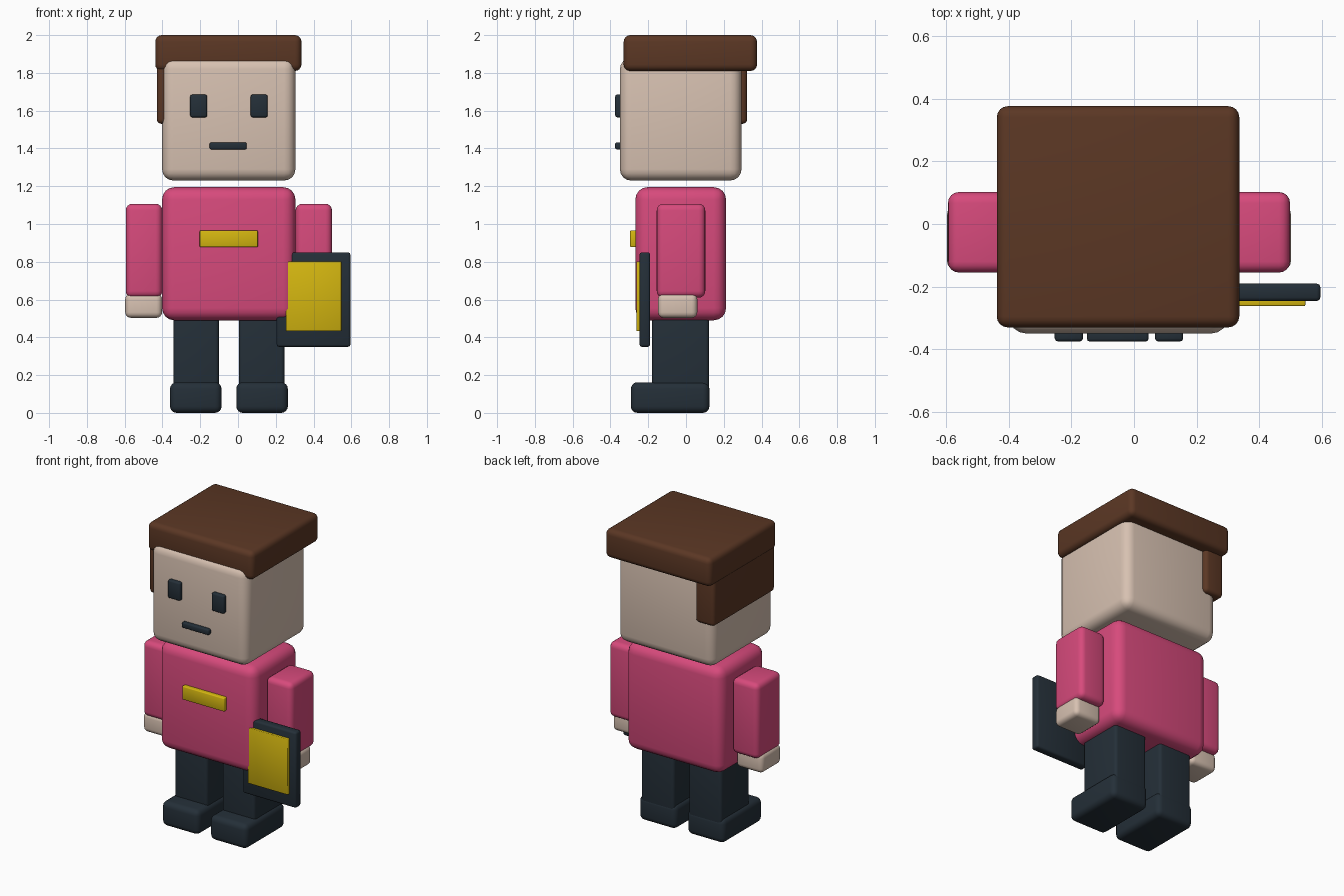
import bpy
import bmesh
from mathutils import Vector

default = bpy.data.objects.get("Cube")
if default:
    bpy.data.objects.remove(default, do_unlink=True)


def material(name, r, g, b):
    """Flat colour from 0-255 display values, stored as linear."""
    def linear(c):
        c /= 255
        return c / 12.92 if c <= 0.04045 else ((c + 0.055) / 1.055) ** 2.4
    colour = (linear(r), linear(g), linear(b), 1)
    mat = bpy.data.materials.new(name)
    mat.use_nodes = True
    mat.diffuse_color = colour
    shader = next(n for n in mat.node_tree.nodes if n.type == 'BSDF_PRINCIPLED')
    shader.inputs["Base Color"].default_value = colour
    shader.inputs["Roughness"].default_value = 0.8
    return mat


skin = material("skin", 215, 193, 177)
pink = material("pink_cloth", 215, 74, 124)
brown = material("brown_hair", 91, 55, 36)
dark = material("dark_navy", 36, 47, 56)
yellow = material("yellow", 212, 182, 16)


def block(name, x, y, z, mat, bevel, segments=4):
    """Rounded box spanning the given (low, high) ranges."""
    low, high = Vector((x[0], y[0], z[0])), Vector((x[1], y[1], z[1]))
    bm = bmesh.new()
    bmesh.ops.create_cube(bm, size=1)
    bmesh.ops.scale(bm, vec=high - low, verts=bm.verts)
    mesh = bpy.data.meshes.new(name)
    bm.to_mesh(mesh)
    bm.free()
    mesh.materials.append(mat)
    mesh.shade_smooth()
    obj = bpy.data.objects.new(name, mesh)
    obj.location = (low + high) / 2
    bpy.context.collection.objects.link(obj)
    mod = obj.modifiers.new("rounded_edges", 'BEVEL')
    mod.width = bevel
    mod.segments = segments
    return obj


MID = -0.048  # centre line of the figure; the held board shifts it off zero


def pair(name, inner, outer, y, z, mat, bevel, segments=4):
    """Matching blocks either side of the centre line."""
    block("left_" + name, (MID + inner, MID + outer), y, z, mat, bevel, segments)
    block("right_" + name, (MID - outer, MID - inner), y, z, mat, bevel, segments)


# Head and hair
block("head", (-0.402, 0.304), (-0.35, 0.294), (1.23, 1.88), skin, 0.06)
block("hair_cap", (-0.438, 0.336), (-0.33, 0.376), (1.81, 2.0), brown, 0.035)
block("hair_side", (-0.43, -0.29), (-0.32, 0.324), (1.53, 1.88), brown, 0.025)

# Face
pair("eye", 0.115, 0.205, (-0.375, -0.33), (1.565, 1.685), dark, 0.01, 2)
block("mouth", (-0.15, 0.046), (-0.375, -0.33), (1.395, 1.432), dark, 0.008, 2)

# Torso and badge
block("torso", (-0.402, 0.304), (-0.268, 0.212), (0.49, 1.195), pink, 0.065)
block("badge", (-0.203, 0.105), (-0.296, -0.25), (0.877, 0.966), yellow, 0.006, 2)

# Arms and hands
pair("arm", 0.353, 0.546, (-0.155, 0.102), (0.61, 1.107), pink, 0.035)
pair("hand", 0.354, 0.549, (-0.148, 0.06), (0.503, 0.632), skin, 0.03)

# Legs and shoes
pair("leg", 0.053, 0.294, (-0.18, 0.122), (0.05, 0.56), dark, 0.02)
pair("shoe", 0.039, 0.312, (-0.292, 0.124), (0, 0.162), dark, 0.035)

# Held board with its front panel
block("board", (0.205, 0.595), (-0.246, -0.19), (0.35, 0.85), dark, 0.012, 2)
block("board_panel", (0.253, 0.547), (-0.262, -0.235), (0.433, 0.802), yellow, 0.004, 2)
